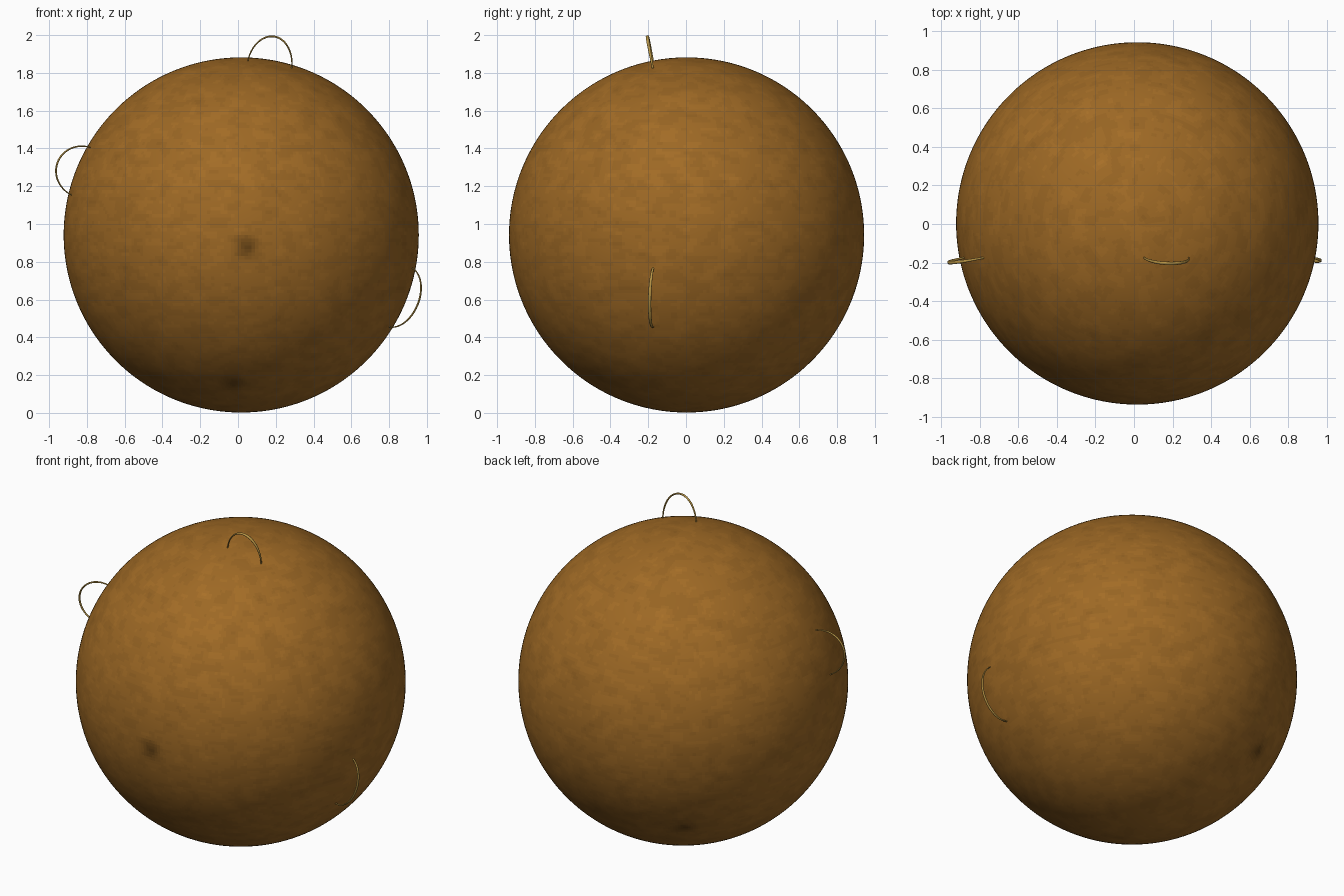
import bpy, bmesh, math
from mathutils import Vector, noise

if "Cube" in bpy.data.objects:
    bpy.data.objects.remove(bpy.data.objects["Cube"])

CENTRE = Vector((0.017, 0.003, 0.942))
RADIUS = 0.94
TONES = 12


def material(name, rgb):
    m = bpy.data.materials.new(name)
    m.diffuse_color = (*rgb, 1)
    m.use_nodes = True
    m.node_tree.nodes["Principled BSDF"].inputs["Base Color"].default_value = m.diffuse_color
    return m


# Globe: smooth ball with mottled tones and three dark spots
bpy.ops.mesh.primitive_uv_sphere_add(segments=320, ring_count=160, radius=RADIUS, location=CENTRE)
globe = bpy.context.object
globe.name = "globe"
bpy.ops.object.shade_smooth()
for i in range(TONES):
    k = 0.3 + 0.95 * i / (TONES - 1)
    globe.data.materials.append(material(f"amber_{i}", (0.34 * k, 0.14 * k, 0.018 * k)))

spots = [Vector(s).normalized() for s in
         ((0.035, -1, -0.065), (-0.04, -0.55, -0.83), (-0.45, 0.64, -0.61))]
for p in globe.data.polygons:
    d = p.center.normalized()
    swirl = Vector((d.x + d.z, d.y, d.z * 1.6 - d.x * 0.5))
    v = 0.72 + 0.16 * noise.noise(swirl * 9) + 0.09 * noise.noise(swirl * 19)
    for s in spots:
        v -= 0.6 * math.exp(-((d - s).length / 0.065) ** 2)
    p.material_index = max(0, min(TONES - 1, round(v * (TONES - 1))))

# Arches: thin tapered loops standing on the globe
gold = material("gold", (0.48, 0.30, 0.06))
TILT = -0.195  # how far the loops lean to the front


def arch(name, angle, half_width, height, steps=40, sides=10):
    a = math.radians(angle)
    out = Vector((math.cos(a), TILT, math.sin(a))).normalized()
    along = Vector((-math.sin(a), 0, math.cos(a)))
    side = out.cross(along)
    base = RADIUS * math.sqrt(1 - (half_width / RADIUS) ** 2) - 0.012
    bm = bmesh.new()
    rings = []
    for i in range(steps + 1):
        t = math.pi * i / steps
        pos = CENTRE + out * (base + (RADIUS + height - base) * math.sin(t)) \
            + along * half_width * math.cos(t)
        normal = (along * math.cos(t) + out * math.sin(t)).normalized()
        w = 0.55 + 0.45 * math.sin(t)
        rings.append([bm.verts.new(pos + w * (normal * 0.005 * math.cos(q) + side * 0.009 * math.sin(q)))
                      for q in (2 * math.pi * j / sides for j in range(sides))])
    for r, n in zip(rings, rings[1:]):
        for j in range(sides):
            k = (j + 1) % sides
            bm.faces.new((r[j], r[k], n[k], n[j]))
    bm.faces.new(rings[0])
    bm.faces.new(rings[-1])
    bmesh.ops.recalc_face_normals(bm, faces=bm.faces)
    for f in bm.faces:
        f.smooth = True
    me = bpy.data.meshes.new(name)
    bm.to_mesh(me)
    bm.free()
    me.materials.append(gold)
    bpy.context.collection.objects.link(bpy.data.objects.new(name, me))


arch("top_arch", 80.5, 0.118, 0.145)
arch("left_arch", 158.3, 0.136, 0.125)
arch("right_arch", -21.4, 0.168, 0.083)
